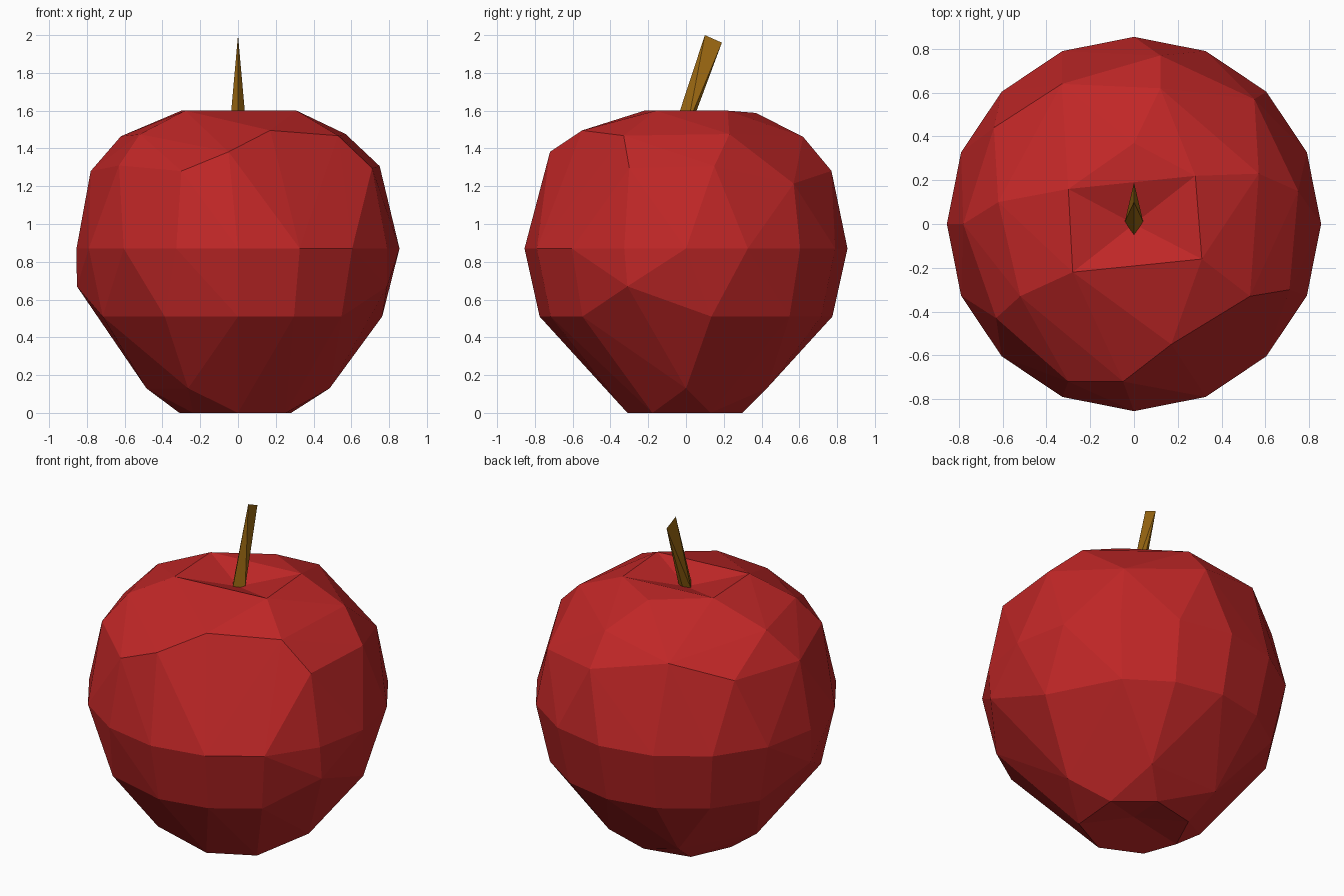
import bpy, bmesh, math

if "Cube" in bpy.data.objects:
    bpy.data.objects.remove(bpy.data.objects["Cube"])


def material(name, rgb):
    m = bpy.data.materials.new(name)
    m.diffuse_color = (*rgb, 1)
    m.use_nodes = True
    m.node_tree.nodes["Principled BSDF"].inputs["Base Color"].default_value = m.diffuse_color
    return m


def finish(bm, name, mat):
    bmesh.ops.recalc_face_normals(bm, faces=bm.faces)
    me = bpy.data.meshes.new(name)
    bm.to_mesh(me)
    bm.free()
    me.materials.append(mat)
    ob = bpy.data.objects.new(name, me)
    bpy.context.collection.objects.link(ob)
    return ob


def ring(r, z, angles):
    return [(r * math.cos(math.radians(a)), r * math.sin(math.radians(a)), z) for a in angles]


# shoulder height as a function of radius
PROFILE = [(.37, 1.588), (.61, 1.48), (.72, 1.385), (.78, 1.28), (.855, .87)]


def shoulder_z(r):
    for (r0, z0), (r1, z1) in zip(PROFILE, PROFILE[1:]):
        if r <= r1:
            return z0 + (z1 - z0) * (r - r0) / (r1 - r0)
    return PROFILE[-1][1]


def dimple(bm, inside, apex):
    """Swap a flat cap for a shallow fan reaching to the apex."""
    cap = [f for f in bm.faces if all(inside(v.co.z) for v in f.verts)]
    caps = set(cap)
    rim = [e for e in bm.edges if sum(f in caps for f in e.link_faces) == 1]
    pairs = [tuple(e.verts) for e in rim]
    bmesh.ops.delete(bm, geom=cap, context='FACES_ONLY')
    centre = bm.verts.new(apex)
    for a, b in pairs:
        bm.faces.new((a, b, centre))
    loose = [e for e in bm.edges if not e.link_faces]
    bmesh.ops.delete(bm, geom=loose, context='EDGES')


# apple body: irregular faceted rings wrapped in a hull
points = ring(.31, 0, (-90, -35, 25, 75, 130, 180, -140))
points += ring(.485, .13, (-123, 0, 62, 120, 180))
points += ring(.775, .51, (-157.5, -120, -90, -67.5, -45, 10, 45, 67.5, 90, 112.5, 135, 157.5))
points += [(-.853, 0, .67), (.79, -.31, .67)]
points += ring(.855, .87, [i * 22.5 for i in range(16)])
shoulder = [(-.64, .44), (-.33, .64), (.12, .62), (.55, .57), (.57, .23), (.75, .15),
            (.53, -.33), (.17, -.55), (-.05, -.72), (-.3, -.72), (-.63, -.43),
            (-.52, -.33), (-.62, .1), (-.78, 0), (.12, .77), (.71, -.3), (0, .37)]
points += [(x, y, shoulder_z(math.hypot(x, y))) for x, y in shoulder]
points += [(-.3, .16, 1.6), (.28, .22, 1.6), (.31, -.16, 1.6), (-.28, -.22, 1.6)]

bm = bmesh.new()
for p in points:
    bm.verts.new(p)
bmesh.ops.convex_hull(bm, input=bm.verts[:])
bmesh.ops.delete(bm, geom=[v for v in bm.verts if not v.link_faces], context='VERTS')
dimple(bm, lambda z: z > 1.599, (0, 0, 1.53))
dimple(bm, lambda z: z < .001, (0, 0, .06))
finish(bm, "apple_body", material("apple red", (.53, .02, .02)))

# stem: leaning diamond spike ending in a slanted ridge
bm = bmesh.new()
front, left, back, right = [bm.verts.new(p) for p in
                            ((0, -.055, 1.53), (-.042, .01, 1.53), (0, .03, 1.53), (.042, .01, 1.53))]
tip_front = bm.verts.new((0, .1, 2.0))
tip_back = bm.verts.new((0, .19, 1.96))
for side in (left, right):
    bm.faces.new((front, side, tip_front))
    bm.faces.new((side, tip_back, tip_front))
    bm.faces.new((side, back, tip_back))
bm.faces.new((front, left, back, right))
finish(bm, "stem", material("stem brown", (.33, .14, .006)))
